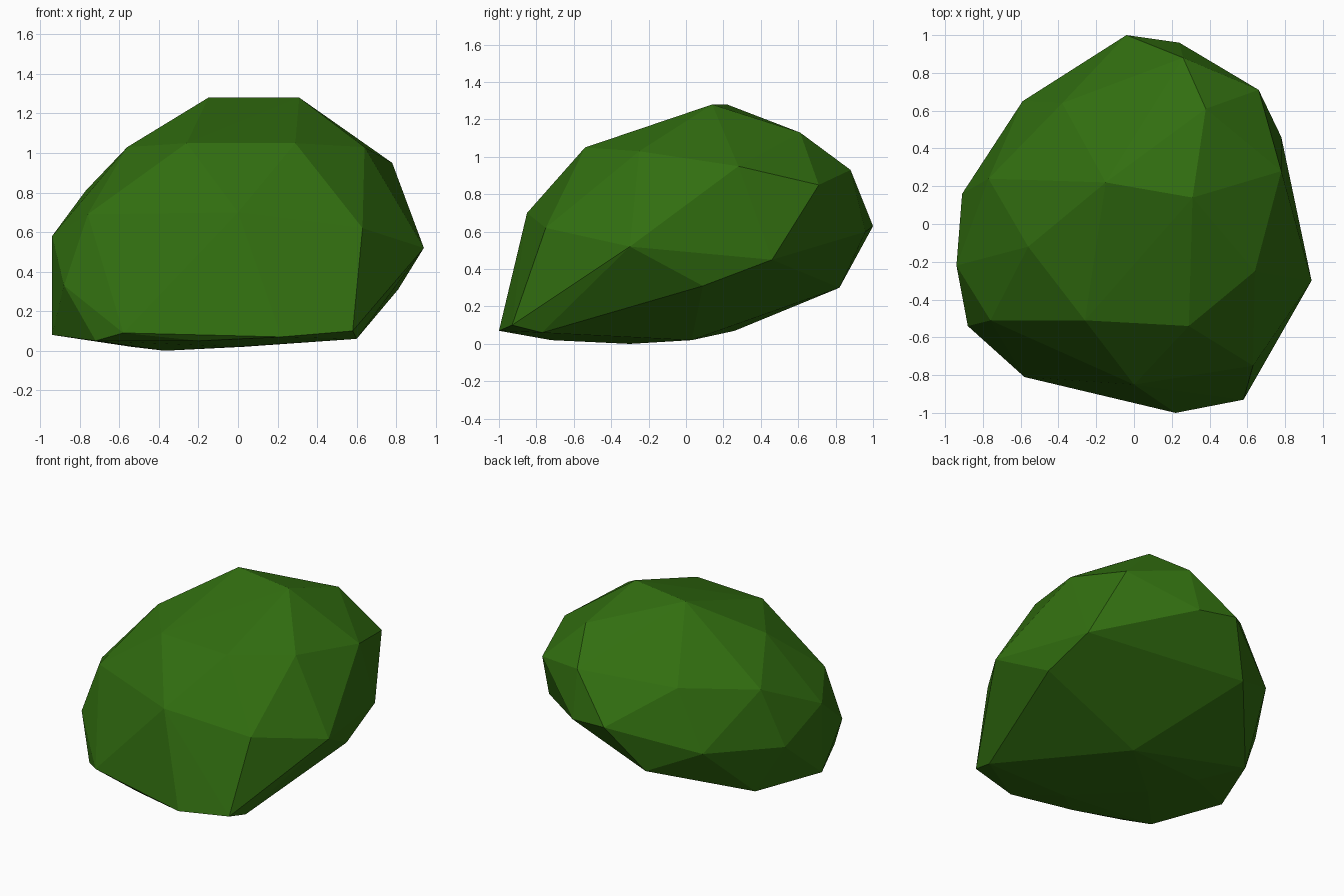
import bpy
import bmesh
from mathutils import Vector

default_cube = bpy.data.objects.get("Cube")
if default_cube:
    bpy.data.objects.remove(default_cube, do_unlink=True)


def make_material(name, colour):
    material = bpy.data.materials.new(name)
    material.use_nodes = True
    material.diffuse_color = colour
    shader = next(n for n in material.node_tree.nodes if n.type == "BSDF_PRINCIPLED")
    shader.inputs["Base Color"].default_value = colour
    shader.inputs["Roughness"].default_value = 1
    return material


def faceted_hull(name, rings, material):
    """Wrap a tight faceted skin around rings of corner points (in hundredths)."""
    mesh = bpy.data.meshes.new(name)
    shape = bmesh.new()
    for ring in rings:
        for corner in ring:
            shape.verts.new(Vector(corner) / 100)
    hull = bmesh.ops.convex_hull(shape, input=shape.verts[:])
    # Drop corners that ended up inside the skin
    loose = [v for v in shape.verts if not v.link_faces]
    bmesh.ops.delete(shape, geom=loose, context="VERTS")
    bmesh.ops.recalc_face_normals(shape, faces=shape.faces[:])
    for face in shape.faces:
        face.smooth = False
    shape.to_mesh(mesh)
    shape.free()
    mesh.materials.append(material)
    result = bpy.data.objects.new(name, mesh)
    bpy.context.scene.collection.objects.link(result)
    return result


# Crown: the high corners
crown = [
    (-15, 22, 128), (31, 14, 128), (38, 61, 113),
    (-26, -51, 105), (29, -54, 105), (64, -25, 103), (-56, -12, 103),
]

# Shoulders: the sloping ring below the crown
shoulders = [
    (78, 28, 95), (26, 88, 93), (-38, 64, 87), (66, 71, 85),
    (-77, 24, 81), (0, -85, 70), (-76, -51, 69), (63, -75, 62),
]

# Waist: the widest ring
waist = [
    (-4, 100, 63), (24, 96, 60), (-94, -22, 58), (94, -30, 52),
    (78, 46, 45), (-59, 65, 45), (-91, 16, 40), (-88, -54, 33),
    (81, 9, 31), (-25, 82, 30),
]

# Base: the low rim and the shallow underside
base = [
    (58, -93, 10), (22, -100, 7), (-20, -87, 5), (-58, -81, 9),
    (-72, -68, 5), (-94, -22, 8), (-74, 26, 7), (60, -77, 6),
    (3, 3, 2), (-54, 0, 2), (-37, -30, 0), (0, -72, 2),
]

leaf_green = make_material("leaf green", (0.031, 0.156, 0.005, 1))
faceted_hull("bush", [crown, shoulders, waist, base], leaf_green)
